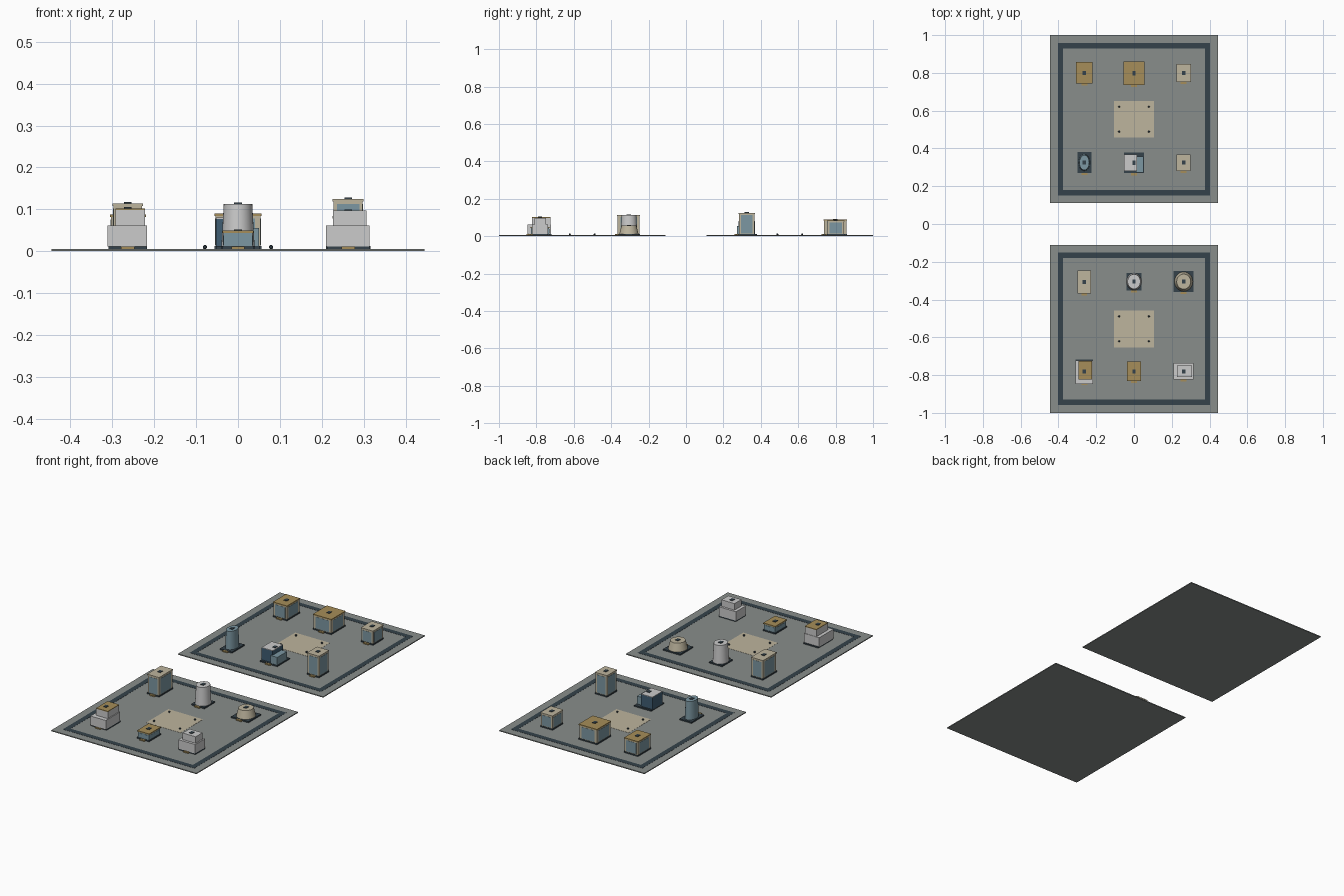
import bpy
from math import cos, sin, tau

if "Cube" in bpy.data.objects:
    bpy.data.objects.remove(bpy.data.objects["Cube"])

COLORS = {
    "stone": (0.25, 0.27, 0.26), "dark": (0.035, 0.055, 0.07),
    "sand": (0.51, 0.46, 0.34), "gold": (0.38, 0.27, 0.10),
    "glass": (0.20, 0.31, 0.36), "navy": (0.05, 0.11, 0.17),
    "pale": (0.53, 0.55, 0.54),
}
MATS = {}
for key, c in COLORS.items():
    MATS[key] = bpy.data.materials.new(key)
    MATS[key].diffuse_color = (*c, 1)

G = 0.005  # ground level on top of each plate


def mesh(name, verts, faces, color):
    me = bpy.data.meshes.new(name)
    me.from_pydata(verts, [], faces)
    me.materials.append(MATS[color])
    ob = bpy.data.objects.new(name, me)
    bpy.context.collection.objects.link(ob)
    return ob


def box(name, x, y, w, d, z0, z1, color):
    a, b = w / 2, d / 2
    v = [(x + i * a, y + j * b, z) for z in (z0, z1)
         for i, j in ((-1, -1), (1, -1), (1, 1), (-1, 1))]
    f = [(3, 2, 1, 0), (4, 5, 6, 7)] + [(i, (i + 1) % 4, (i + 1) % 4 + 4, i + 4) for i in range(4)]
    return mesh(name, v, f, color)


def drum(name, x, y, rings, color, n=32):
    """Lofted ellipse; rings are (radius x, radius y, z)."""
    v = [(x + rx * cos(tau * i / n), y + ry * sin(tau * i / n), z)
         for rx, ry, z in rings for i in range(n)]
    f = [(k * n + i, k * n + (i + 1) % n, (k + 1) * n + (i + 1) % n, (k + 1) * n + i)
         for k in range(len(rings) - 1) for i in range(n)]
    f += [tuple(reversed(range(n))), tuple(range((len(rings) - 1) * n, len(rings) * n))]
    ob = mesh(name, v, f, color)
    bpy.context.view_layer.objects.active = ob
    ob.select_set(True)
    bpy.ops.object.shade_smooth_by_angle(angle=0.6)
    ob.select_set(False)
    return ob


def fittings(name, x, y, w, d, top, step="gold"):
    # dark plinth, entrance step and roof vent
    box(name + "_plinth", x, y, w, d, G, G + 0.007, "dark")
    box(name + "_step", x, y - d / 2 - 0.005, min(0.032, w * 0.42), 0.012, G, G + 0.006, step)
    box(name + "_vent", x, y, 0.018, 0.022, top - 0.001, top + 0.003, "dark")


def glazed_block(name, x, y, w, d, h, frame="sand", roof="sand", glass="glass"):
    # framed box with a glass panel and slim mullions on each side
    fittings(name, x, y, w, d, h)
    box(name + "_body", x, y, w - 0.005, d - 0.005, G + 0.007, h - 0.005, frame)
    z0, z1 = G + 0.010, h - 0.012
    box(name + "_glass_front_back", x, y, w * 0.72, d - 0.003, z0, z1, glass)
    box(name + "_glass_sides", x, y, w - 0.003, d * 0.72, z0, z1, glass)
    box(name + "_roof", x, y, w, d, h - 0.006, h, roof)


def round_tower(name, x, y, base, rings, color):
    fittings(name, x, y, *base, rings[-1][2])
    drum(name + "_body", x, y, rings, color)


def stepped(name, x, y, low, high, roof):
    # two stacked volumes; each is (x, y, width, depth, height)
    fittings(name, x, y, low[2] - 0.002, low[3] - 0.002, high[4])
    box(name + "_lower", *low[:4], G + 0.006, low[4], "pale")
    box(name + "_upper", *high[:4], low[4], high[4] - 0.004, "pale")
    box(name + "_roof", *high[:4], high[4] - 0.004, high[4], roof)


# two city plates with ring road, plaza and bollards
for tag, cy in (("north", 0.555), ("south", -0.555)):
    box(tag + "_plate", 0, cy, 0.89, 0.89, 0, G, "stone")
    for s in (-1, 1):
        box(tag + "_road_x", 0, cy + s * 0.389, 0.806, 0.028, G - 0.001, G + 0.0008, "dark")
        box(tag + "_road_y", s * 0.389, cy, 0.028, 0.75, G - 0.001, G + 0.0008, "dark")
        for t in (-1, 1):
            drum(tag + "_bollard", s * 0.079, cy + t * 0.066,
                 [(0.002, 0.002, G), (0.005, 0.005, G + 0.003),
                  (0.005, 0.005, G + 0.007), (0.002, 0.002, G + 0.010)], "dark", 12)
    box(tag + "_plaza", 0, cy, 0.212, 0.195, G - 0.001, G + 0.0008, "sand")

X = 0.263
# north plate
glazed_block("north_west_block", -X, 0.80, 0.086, 0.114, 0.088, roof="gold")
glazed_block("north_block", 0, 0.798, 0.113, 0.124, 0.090, roof="gold")
glazed_block("north_east_block", X, 0.80, 0.075, 0.094, 0.084)
glazed_block("glass_tower", X, 0.325, 0.074, 0.088, 0.125)
round_tower("blue_tower", -X, 0.325, (0.074, 0.110),
            [(0.030, 0.044, G), (0.026, 0.040, 0.112)], "glass")

# paired offset block
fittings("paired_block", 0, 0.324, 0.104, 0.110, 0.080)
box("paired_block_tall", -0.018, 0.325, 0.068, 0.088, G, 0.077, "navy")
box("paired_block_tall_roof", -0.018, 0.325, 0.068, 0.088, 0.077, 0.080, "pale")
box("paired_block_low", 0.030, 0.315, 0.040, 0.086, G, 0.055, "glass")

# south plate
glazed_block("south_west_tower", -X, -0.307, 0.073, 0.122, 0.114)
round_tower("pale_tower", 0, -0.305, (0.080, 0.092),
            [(0.040, 0.045, G), (0.034, 0.039, 0.113)], "pale")
round_tower("low_rotunda", X, -0.305, (0.106, 0.110),
            [(0.050, 0.053, G), (0.037, 0.040, 0.056)], "sand")
stepped("south_west_stack", -X, -0.78, (-0.264, -0.785, 0.094, 0.126, 0.062),
        (-0.257, -0.774, 0.071, 0.100, 0.102), "gold")
glazed_block("gold_pavilion", 0, -0.78, 0.074, 0.102, 0.049, frame="glass", roof="gold")
stepped("south_east_stack", X, -0.78, (0.262, -0.780, 0.104, 0.086, 0.061),
        (0.267, -0.779, 0.080, 0.060, 0.097), "pale")

for m in bpy.data.materials:
    if m.users and not m.is_grease_pencil:
        m.use_nodes = True
        m.node_tree.nodes["Principled BSDF"].inputs["Base Color"].default_value = m.diffuse_color
